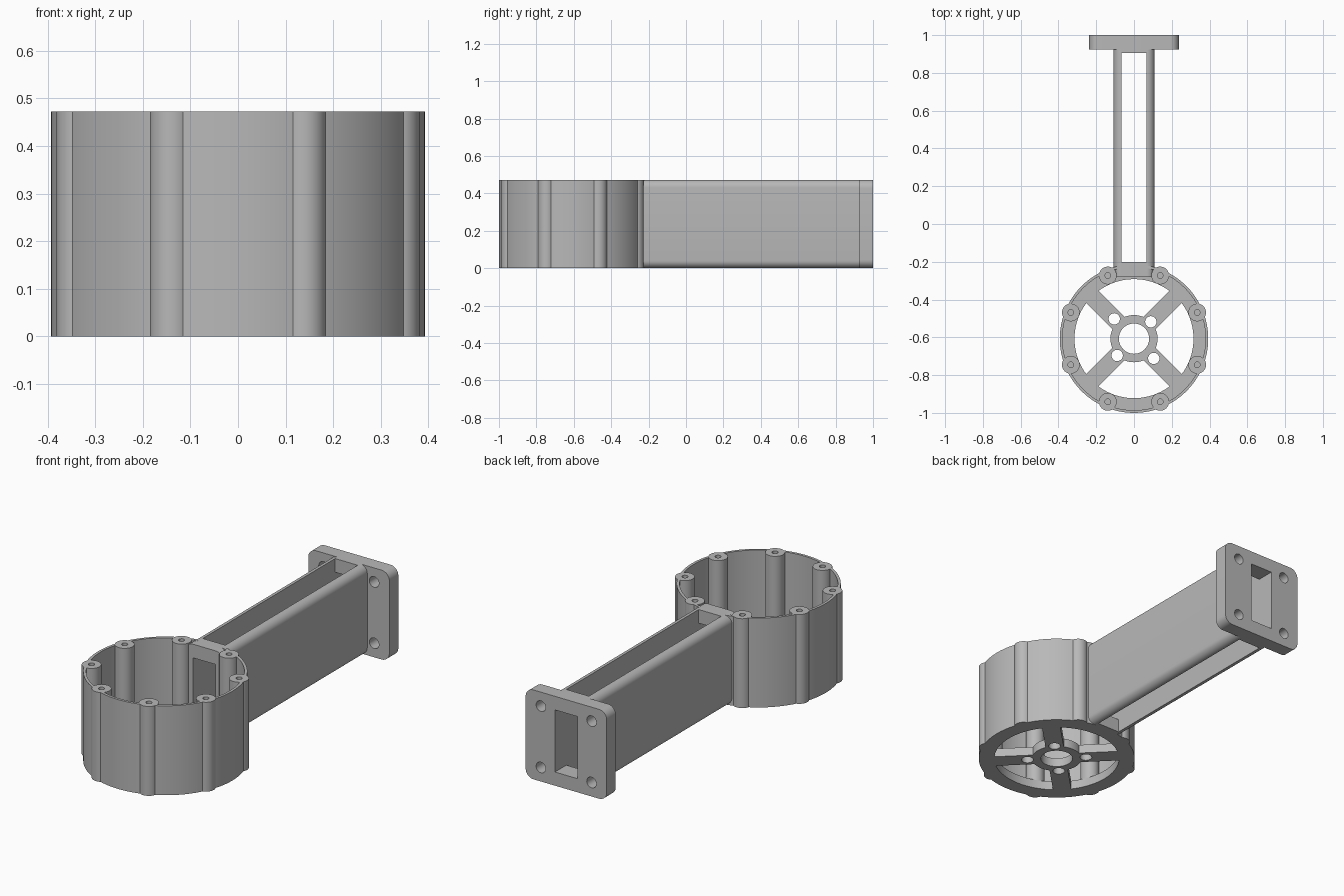
import bpy, bmesh
from math import sin, cos, asin, pi, radians
from mathutils import Matrix, Vector

if "Cube" in bpy.data.objects:
    bpy.data.objects.remove(bpy.data.objects["Cube"])

H = 0.472                       # overall height
C = Vector((0, -0.607))         # centre of the round housing
FLOOR = 0.047
ALONG_Y = Matrix.Rotation(pi / 2, 4, 'X')   # stands a profile up in the xz plane

grey = bpy.data.materials.new("plain grey")
grey.use_nodes = True
grey.diffuse_color = (0.48, 0.48, 0.48, 1)
grey.node_tree.nodes["Principled BSDF"].inputs["Base Color"].default_value = grey.diffuse_color


def prism(name, outline, lo, hi, upright=False):
    """Extrude an outline along z, or along y when upright."""
    bm = bmesh.new()
    face = bm.faces.new([bm.verts.new((x, y, 0)) for x, y in outline])
    out = bmesh.ops.extrude_face_region(bm, geom=[face])
    top = [v for v in out["geom"] if isinstance(v, bmesh.types.BMVert)]
    bmesh.ops.translate(bm, verts=top, vec=(0, 0, hi - lo))
    if upright:
        bm.transform(Matrix.Translation((0, hi, 0)) @ ALONG_Y)
    else:
        bm.transform(Matrix.Translation((0, 0, lo)))
    bmesh.ops.recalc_face_normals(bm, faces=bm.faces)
    mesh = bpy.data.meshes.new(name)
    bm.to_mesh(mesh)
    bm.free()
    mesh.materials.append(grey)
    ob = bpy.data.objects.new(name, mesh)
    bpy.context.collection.objects.link(ob)
    return ob


def arc(cx, cy, r, a, b, n):
    return [(cx + r * cos(a + (b - a) * i / n), cy + r * sin(a + (b - a) * i / n))
            for i in range(n + 1)]


def circle(cx, cy, r, n=32):
    return arc(cx, cy, r, 0, 2 * pi, n)[:-1]


def rect(x0, x1, y0, y1):
    return [(x0, y0), (x1, y0), (x1, y1), (x0, y1)]


def rounded(half, r):
    """Full-height rounded rectangle in x and z."""
    pts = []
    for k, (x, z) in enumerate([(half - r, H - r), (r - half, H - r), (r - half, r), (half - r, r)]):
        pts += arc(x, z, r, k * pi / 2, (k + 1) * pi / 2, 8)
    return pts


def boolean(ob, tool, op='DIFFERENCE', keep=False):
    mod = ob.modifiers.new("bool", 'BOOLEAN')
    mod.operation, mod.object, mod.solver = op, tool, 'EXACT'
    bpy.context.view_layer.update()
    mesh = bpy.data.meshes.new_from_object(ob.evaluated_get(bpy.context.evaluated_depsgraph_get()))
    ob.modifiers.clear()
    ob.data = mesh
    if not keep:
        bpy.data.objects.remove(tool)


# Arm body and end flange
arm = prism("arm", rounded(0.108, 0.04), -0.28, 0.925, True)
flange = prism("end_flange", rounded(0.237, 0.045), 0.925, 1.0, True)

# Round housing: thin wall over a spoked floor
housing = prism("round_housing", circle(*C, 0.393, 96), 0, H)
boolean(housing, prism("cavity", circle(*C, 0.379, 96), FLOOR, 1))
r_in, r_out, w = 0.125, 0.315, 0.046
for k in range(4):
    a, b = k * pi / 2 - pi / 4, k * pi / 2 + pi / 4
    t_in, t_out = asin(w / r_in), asin(w / r_out)
    window = arc(*C, r_out, a + t_out, b - t_out, 20) + arc(*C, r_in, b - t_in, a + t_in, 10)
    boolean(housing, prism("floor_window", window, -1, 0.1))

# Hub bore and motor screw holes on two spacings
boolean(housing, prism("bore", circle(*C, 0.08, 48), -1, 0.1))
for k in range(4):
    a = pi / 4 + k * pi / 2
    p = C + Vector((cos(a), sin(a))) * (0.148 if k % 2 else 0.126)
    boolean(housing, prism("motor_hole", circle(*p, 0.03), -1, 0.1))
boolean(housing, arm, keep=True)

# Screw bosses around the wall, with blind holes
spots = [C + Vector((cos(a), sin(a))) * 0.362 for a in [pi / 8 + k * pi / 4 for k in range(8)]]
for p in spots:
    boolean(housing, prism("boss", circle(*p, 0.047), 0, H), 'UNION')
for p in spots:
    boolean(housing, prism("boss_hole", circle(*p, 0.015, 20), 0.2, 1))

# Open slot through the arm, and a cable window through both ends
boolean(arm, prism("slot", rect(-0.066, 0.066, -0.2, 0.905), -1, 1))
for ob in (arm, flange):
    boolean(ob, prism("cable_window", rect(-0.066, 0.066, 0.072, 0.40), -0.5, 1.2, True))

# Flange bolt holes
for x in (-0.148, 0.148):
    for z in (H / 2 - 0.162, H / 2 + 0.162):
        boolean(flange, prism("bolt_hole", circle(x, z, 0.028), 0.8, 1.2, True))

# Smooth the curved walls, keep the edges sharp
bpy.ops.object.select_all(action='DESELECT')
for ob in (arm, flange, housing):
    ob.select_set(True)
    bpy.context.view_layer.objects.active = ob
bpy.ops.object.shade_smooth_by_angle(angle=radians(30))
